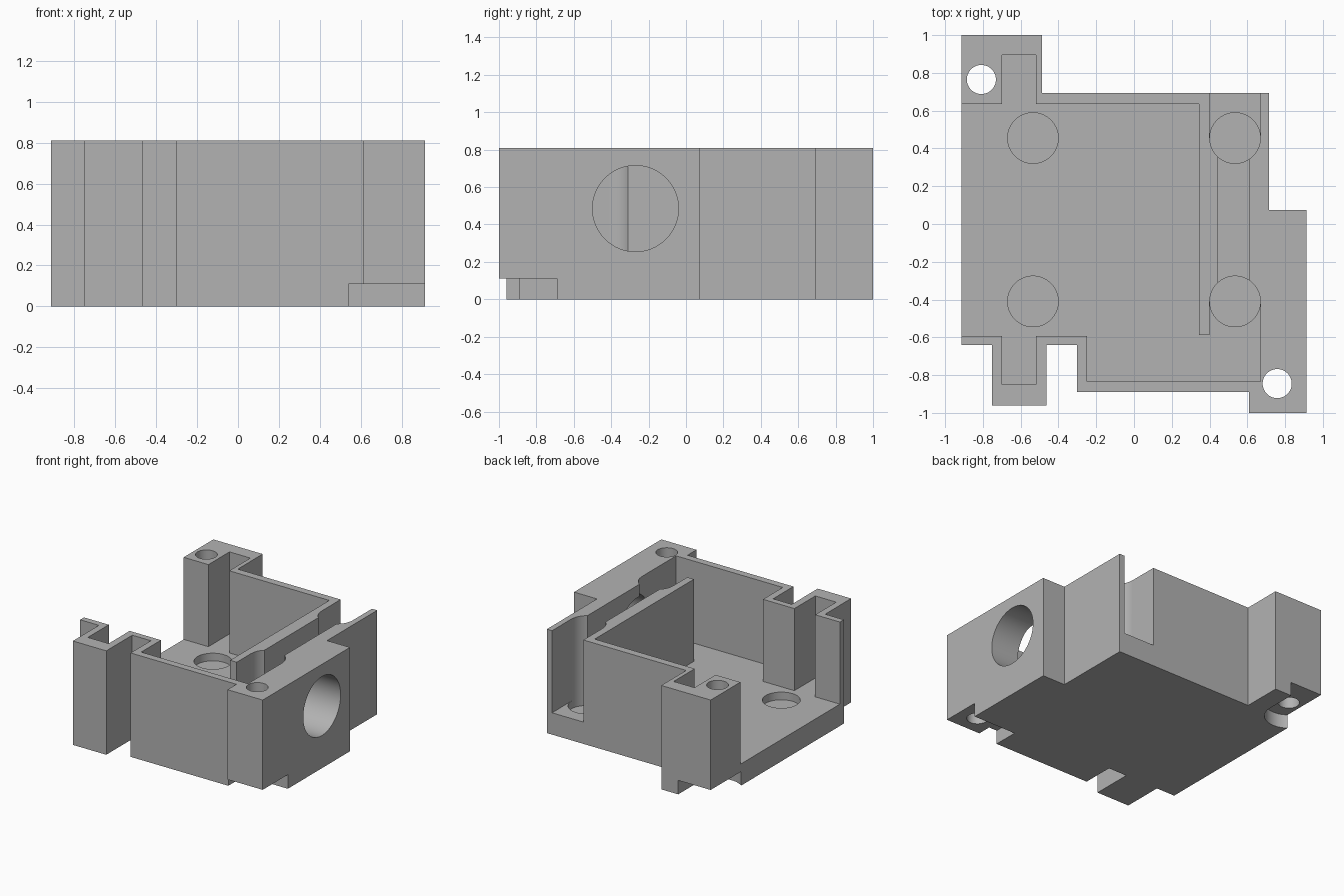
import bpy
import bmesh
import math

cube = bpy.data.objects.get("Cube")
if cube:
    bpy.data.objects.remove(cube, do_unlink=True)

TOP, FLOOR, NOTCH, OVER = 0.81, 0.17, 0.11, 0.95

grey = bpy.data.materials.new("plain grey")
grey.use_nodes = True
colour = (0.45, 0.45, 0.45, 1)
grey.diffuse_color = colour
grey.node_tree.nodes["Principled BSDF"].inputs["Base Color"].default_value = colour


def prism(name, points, z0, z1):
    """Extrude a plan outline from z0 up to z1."""
    bm = bmesh.new()
    face = bm.faces.new([bm.verts.new((x, y, z0)) for x, y in points])
    grown = bmesh.ops.extrude_face_region(bm, geom=[face])["geom"]
    for v in grown:
        if isinstance(v, bmesh.types.BMVert):
            v.co.z = z1
    bmesh.ops.recalc_face_normals(bm, faces=bm.faces)
    mesh = bpy.data.meshes.new(name)
    bm.to_mesh(mesh)
    bm.free()
    mesh.materials.append(grey)
    obj = bpy.data.objects.new(name, mesh)
    bpy.context.collection.objects.link(obj)
    return obj


def circle(cx, cy, r, n=64):
    return [(cx + r * math.cos(2 * math.pi * i / n),
             cy + r * math.sin(2 * math.pi * i / n)) for i in range(n)]


def rect(x0, x1, y0, y1):
    return [(x0, y0), (x1, y0), (x1, y1), (x0, y1)]


# Outer block with its corner posts and tabs
housing = prism("housing", [
    (-0.913, 1), (-0.487, 1), (-0.487, 0.693), (0.715, 0.693), (0.715, 0.075),
    (0.913, 0.075), (0.913, -1), (0.61, -1), (0.61, -0.89), (-0.303, -0.89),
    (-0.303, -0.64), (-0.464, -0.64), (-0.464, -0.96), (-0.752, -0.96),
    (-0.752, -0.64), (-0.913, -0.64)], 0, TOP)

cutters = []

# Main chamber, open to the side, joined round the divider to the narrow channel
cutters.append(prism("chamber_cutter", [
    (-1.1, 0.635), (-0.70, 0.635), (-0.70, 0.895), (-0.52, 0.895), (-0.52, 0.635),
    (0.343, 0.635), (0.343, -0.587), (0.40, -0.587), (0.40, -0.41), (0.445, -0.41),
    (0.445, 0.455), (0.40, 0.455), (0.40, 0.9), (0.67, 0.9), (0.67, 0.455),
    (0.61, 0.455), (0.61, -0.41), (0.67, -0.41), (0.67, -0.835), (-0.25, -0.835),
    (-0.25, -0.592), (-0.52, -0.592), (-0.52, -0.85), (-0.70, -0.85),
    (-0.70, -0.592), (-1.1, -0.592)], FLOOR, OVER))

# Round pockets sunk in the floor
for x in (-0.535, 0.535):
    for y in (0.455, -0.41):
        cutters.append(prism("pocket_cutter", circle(x, y, 0.134), NOTCH, OVER + 0.05))

# Recesses under the two screw corners
cutters.append(prism("front_recess_cutter", rect(0.54, 1.1, -1.2, -0.69), -0.1, NOTCH))
screw_x, screw_y, r = -0.808, 0.765, 0.175
arc = [(screw_x + r * math.cos(a), screw_y - r * math.sin(a))
       for a in (math.pi * i / 32 for i in range(33))]
cutters.append(prism("back_recess_cutter",
                     arc + [(-1.1, screw_y), (-1.1, 1.2), (screw_x + r, 1.2)],
                     -0.1, NOTCH - 0.001))

# Screw holes
for x, y in ((screw_x, screw_y), (0.758, -0.845)):
    cutters.append(prism("screw_cutter", circle(x, y, 0.077, 48), -0.2, OVER))

# Round port through the thick side wall into the channel
port = prism("port_cutter", circle(0, 0, 0.23, 80), 0.53, 1.1)
port.rotation_euler = (math.pi / 2, 0, math.pi / 2)
port.location = (0, -0.27, 0.485)
cutters.append(port)

for cutter in cutters:
    cutter.hide_render = True
    mod = housing.modifiers.new(cutter.name, "BOOLEAN")
    mod.operation = "DIFFERENCE"
    mod.solver = "EXACT"
    mod.object = cutter

# Bake the cuts and drop the cutters
bpy.context.view_layer.update()
graph = bpy.context.evaluated_depsgraph_get()
baked = bpy.data.meshes.new_from_object(housing.evaluated_get(graph))
housing.modifiers.clear()
housing.data = baked
for cutter in cutters:
    bpy.data.objects.remove(cutter, do_unlink=True)
baked.materials.clear()
baked.materials.append(grey)
for poly in baked.polygons:
    poly.material_index = 0

bpy.ops.object.select_all(action="DESELECT")
housing.select_set(True)
bpy.context.view_layer.objects.active = housing
bpy.ops.object.shade_smooth_by_angle(angle=math.radians(30))
